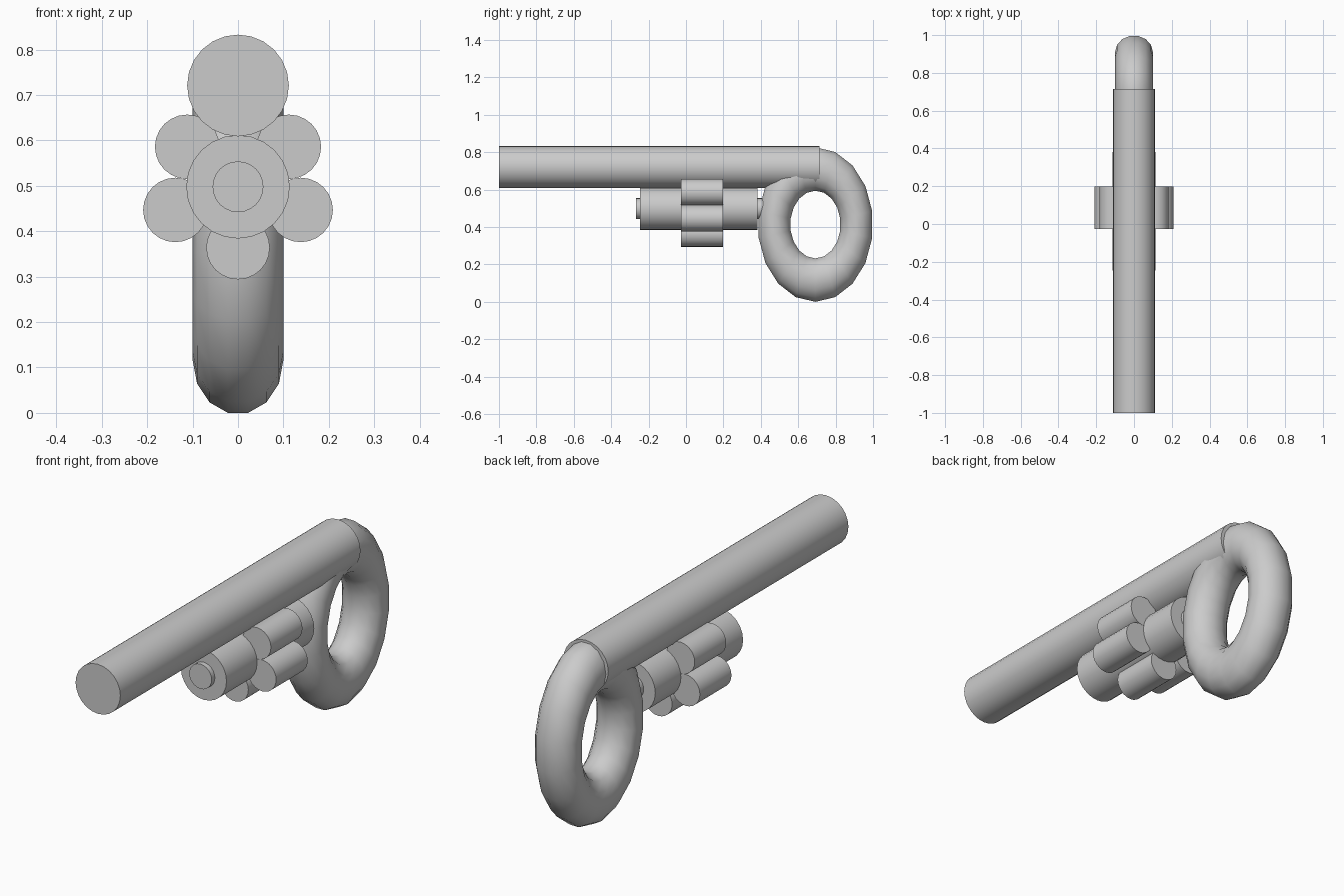
import bpy, bmesh
from math import sin, cos, pi

if "Cube" in bpy.data.objects:
    bpy.data.objects.remove(bpy.data.objects["Cube"])


def finish(name, bm, angle=0.7):
    bmesh.ops.recalc_face_normals(bm, faces=bm.faces)
    mesh = bpy.data.meshes.new(name)
    bm.to_mesh(mesh)
    bm.free()
    ob = bpy.data.objects.new(name, mesh)
    bpy.context.collection.objects.link(ob)
    bpy.ops.object.select_all(action='DESELECT')
    ob.select_set(True)
    bpy.context.view_layer.objects.active = ob
    bpy.ops.object.shade_smooth_by_angle(angle=angle)
    return ob


def rod(name, x, z, r, y0, y1, n=24):
    """Capped cylinder running along y."""
    bm = bmesh.new()
    rings = [[bm.verts.new((x + r * sin(2 * pi * i / n), y, z + r * cos(2 * pi * i / n)))
              for i in range(n)] for y in (y0, y1)]
    for i in range(n):
        j = (i + 1) % n
        bm.faces.new((rings[0][i], rings[0][j], rings[1][j], rings[1][i]))
    for ring in rings:
        bm.faces.new(ring)
    return finish(name, bm)


def oval_ring(name, cy, cz, ry, rz, ty, tz, tx, major=18, minor=14):
    """Stretched torus standing in the yz plane."""
    bm = bmesh.new()
    grid = []
    for i in range(major):
        a = 2 * pi * i / major
        row = []
        for k in range(minor):
            b = 2 * pi * (k + 0.5) / minor
            row.append(bm.verts.new((tx * sin(b),
                                     cy + (ry + ty * cos(b)) * sin(a),
                                     cz - (rz + tz * cos(b)) * cos(a))))
        grid.append(row)
    for i in range(major):
        for k in range(minor):
            p, q = grid[i], grid[(i + 1) % major]
            m = (k + 1) % minor
            bm.faces.new((p[k], q[k], q[m], p[m]))
    return finish(name, bm)


# Long barrel
rod("barrel", 0, 0.721, 0.112, -1.0, 0.715)

# Handle loop
oval_ring("handle_ring", 0.692, 0.413, 0.2215, 0.297, 0.089, 0.119, 0.1)

# Drum with its axle pin
rod("drum", 0, 0.498, 0.114, -0.245, 0.382)
rod("drum_pin", 0, 0.498, 0.056, -0.268, 0.42)

# Chambers around the drum
rod("chamber_bottom", 0, 0.364, 0.07, -0.026, 0.199)
for side, s in (("left", -1), ("right", 1)):
    rod("chamber_lower_" + side, s * 0.138, 0.447, 0.071, -0.026, 0.199)
    rod("chamber_upper_" + side, s * 0.112, 0.586, 0.071, -0.026, 0.199)
